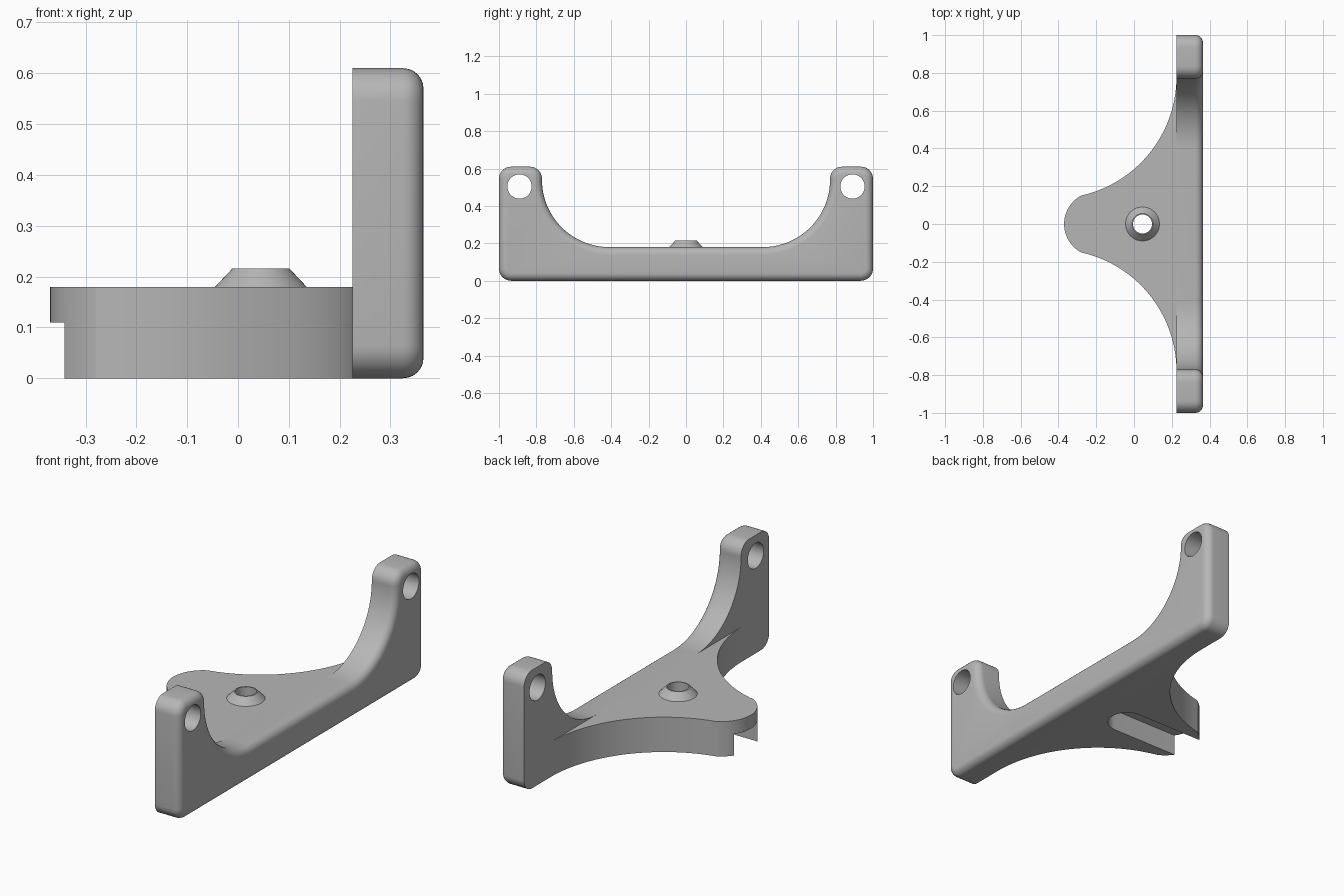
import bpy, bmesh, math
from mathutils import Vector

cube = bpy.data.objects.get("Cube")
if cube:
    bpy.data.objects.remove(cube)

grey = bpy.data.materials.new("plain grey")
grey.use_nodes = True
colour = (0.47, 0.47, 0.47, 1)
grey.diffuse_color = colour
grey.node_tree.nodes["Principled BSDF"].inputs["Base Color"].default_value = colour

FRONT, BACK = 0.225, 0.365      # thickness of the upright plate, along x
DECK = 0.18                     # height of the bracket body
BOSS_X, HOLE_R = 0.045, 0.05


def arc(cx, cy, r, a0, a1, n):
    """Points on an arc, angles in degrees."""
    angles = [math.radians(a0 + (a1 - a0) * i / n) for i in range(n + 1)]
    return [(cx + r * math.cos(a), cy + r * math.sin(a)) for a in angles]


def mirrored(half):
    """Close a half outline by mirroring its first coordinate."""
    return half + [(-u, v) for u, v in reversed(half) if abs(u) > 1e-5]


def prism(name, outline, place, direction, round_far=0.0):
    """Extrude an outline, optionally rounding the rim of its far face."""
    bm = bmesh.new()
    near = bm.faces.new([bm.verts.new(place(u, v)) for u, v in outline])
    far = bmesh.ops.extrude_face_region(bm, geom=[near], use_keep_orig=True)["geom"]
    verts = [g for g in far if isinstance(g, bmesh.types.BMVert)]
    bmesh.ops.translate(bm, verts=verts, vec=Vector(direction))
    if round_far:
        rim = [g for g in far if isinstance(g, bmesh.types.BMEdge)]
        bmesh.ops.bevel(bm, geom=rim, offset=round_far, segments=6,
                        profile=0.5, affect='EDGES', clamp_overlap=False)
    bmesh.ops.recalc_face_normals(bm, faces=bm.faces)
    return add(name, bm)


def add(name, bm):
    mesh = bpy.data.meshes.new(name)
    bm.to_mesh(mesh)
    bm.free()
    mesh.materials.append(grey)
    obj = bpy.data.objects.new(name, mesh)
    bpy.context.collection.objects.link(obj)
    return obj


def cut(obj, cutter):
    cutter.hide_render = True
    mod = obj.modifiers.new("cut", 'BOOLEAN')
    mod.operation, mod.solver, mod.object = 'DIFFERENCE', 'EXACT', cutter
    bpy.context.view_layer.objects.active = obj
    bpy.ops.object.modifier_apply(modifier=mod.name)
    bpy.data.objects.remove(cutter)


# Upright plate with two raised ears joined by a swept cut-out
r = 0.065
half = (arc(1 - r, r, r, -90, 0, 8)
        + arc(1 - r, 0.61 - r, r, 0, 90, 8)
        + arc(0.77 + r, 0.61 - r, r, 90, 180, 8)
        + arc(0.41, DECK + 0.36, 0.36, 0, -90, 32))
plate = prism("upright_plate", mirrored(half), lambda y, z: (FRONT, y, z),
              (BACK - FRONT, 0, 0), round_far=0.04)
for side in (-1, 1):
    cut(plate, prism("ear_hole_cutter", arc(side * 0.89, 0.504, 0.065, 0, 352.5, 47),
                     lambda y, z: (FRONT - 0.1, y, z), (0.4, 0, 0)))

# Bracket body, with concave flanks running into a round nose
nose_x, nose_r = -0.2, 0.17
join = math.degrees(math.atan2(0.15, 0.08))
flank = [(y, x) for x, y in arc(-0.42, 0.78, 0.645, 0, -77.5, 40)]
nose = [(y, x) for x, y in arc(nose_x, 0, nose_r, 180 - join, 180, 16)]
body = prism("bracket_body", mirrored(flank + nose), lambda y, x: (x, y, 0), (0, 0, DECK))

# Open slot underneath, ending in a half round below the boss
slot_r = 0.095
slot = arc(BOSS_X, 0, slot_r, -90, 90, 24) + [(-0.6, slot_r), (-0.6, -slot_r)]
cut(body, prism("slot_cutter", slot, lambda x, y: (x, y, -0.1), (0, 0, 0.21)))
cut(body, prism("screw_hole_cutter", arc(BOSS_X, 0, HOLE_R, 0, 352.5, 47),
                lambda x, y: (x, y, -0.1), (0, 0, 0.5)))

# Conical boss around the screw hole
bm = bmesh.new()
section = [(HOLE_R, DECK), (0.09, DECK), (0.056, 0.216), (HOLE_R, 0.216)]
ring = [bm.verts.new((BOSS_X + d, 0, z)) for d, z in section]
edges = [bm.edges.new((ring[i], ring[(i + 1) % 4])) for i in range(4)]
bmesh.ops.spin(bm, geom=ring + edges, cent=(BOSS_X, 0, 0), axis=(0, 0, 1),
               angle=math.tau, steps=48, use_merge=True)
bmesh.ops.remove_doubles(bm, verts=bm.verts, dist=1e-5)
bmesh.ops.recalc_face_normals(bm, faces=bm.faces)
boss = add("screw_boss", bm)

# Smooth curves, crisp edges
for obj in bpy.context.view_layer.objects:
    obj.select_set(obj in (plate, body, boss))
bpy.context.view_layer.objects.active = plate
bpy.ops.object.shade_smooth_by_angle(angle=math.radians(30))
